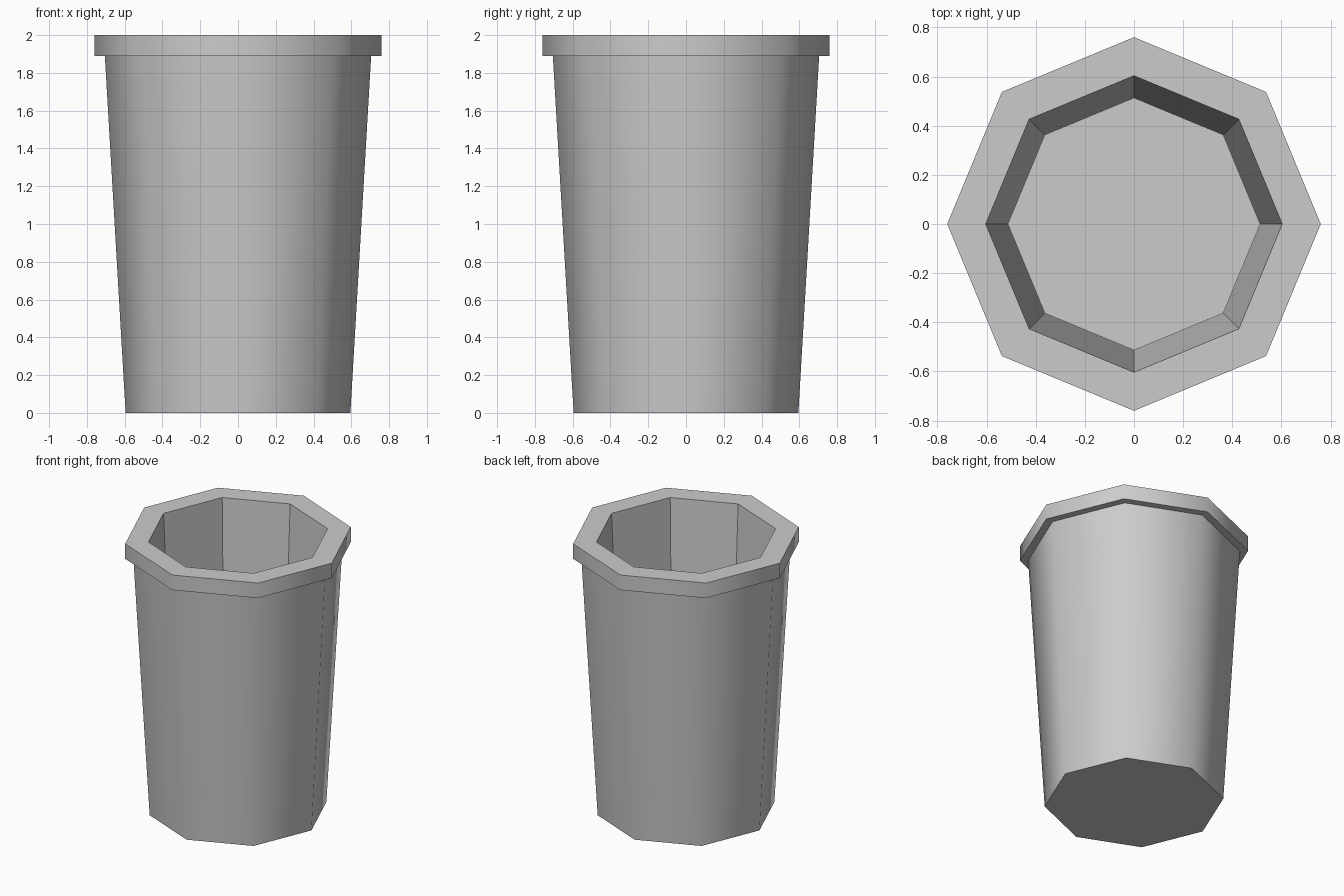
import bpy, bmesh, math

SIDES = 8

cube = bpy.data.objects.get("Cube")
if cube:
    bpy.data.objects.remove(cube, do_unlink=True)

grey = bpy.data.materials.new("plain grey")
grey.use_nodes = True
colour = (0.6, 0.6, 0.6, 1)
grey.diffuse_color = colour
grey.node_tree.nodes["Principled BSDF"].inputs["Base Color"].default_value = colour


def ring(bm, radius, z):
    """Octagon of vertices with corners on the axes."""
    angles = [math.tau * i / SIDES for i in range(SIDES)]
    return [bm.verts.new((radius * math.cos(a), radius * math.sin(a), z)) for a in angles]


def wall(bm, low, high, smooth=True):
    """Band of quads joining two rings."""
    for i in range(SIDES):
        j = (i + 1) % SIDES
        bm.faces.new((low[i], low[j], high[j], high[i])).smooth = smooth


bm = bmesh.new()

# Tapered outside, then the overhanging rim
base = ring(bm, 0.595, 0)
neck = ring(bm, 0.705, 1.89)
rim_low = ring(bm, 0.76, 1.89)
rim_top = ring(bm, 0.76, 2)
mouth = ring(bm, 0.603, 2)
floor = ring(bm, 0.513, 0.1)
for low, high in ((base, neck), (neck, rim_low), (rim_low, rim_top), (rim_top, mouth)):
    wall(bm, low, high)

# Faceted inside, floor and underside
wall(bm, mouth, floor, smooth=False)
bm.faces.new(floor).smooth = False
bm.faces.new(list(reversed(base))).smooth = False

# Keep the rim, mouth and base edges crisp
bm.normal_update()
for edge in bm.edges:
    edge.smooth = edge.calc_face_angle(0) < math.radians(50)

mesh = bpy.data.meshes.new("tapered_bin")
bm.to_mesh(mesh)
bm.free()
mesh.materials.append(grey)
bin_object = bpy.data.objects.new("tapered_bin", mesh)
bpy.context.collection.objects.link(bin_object)
